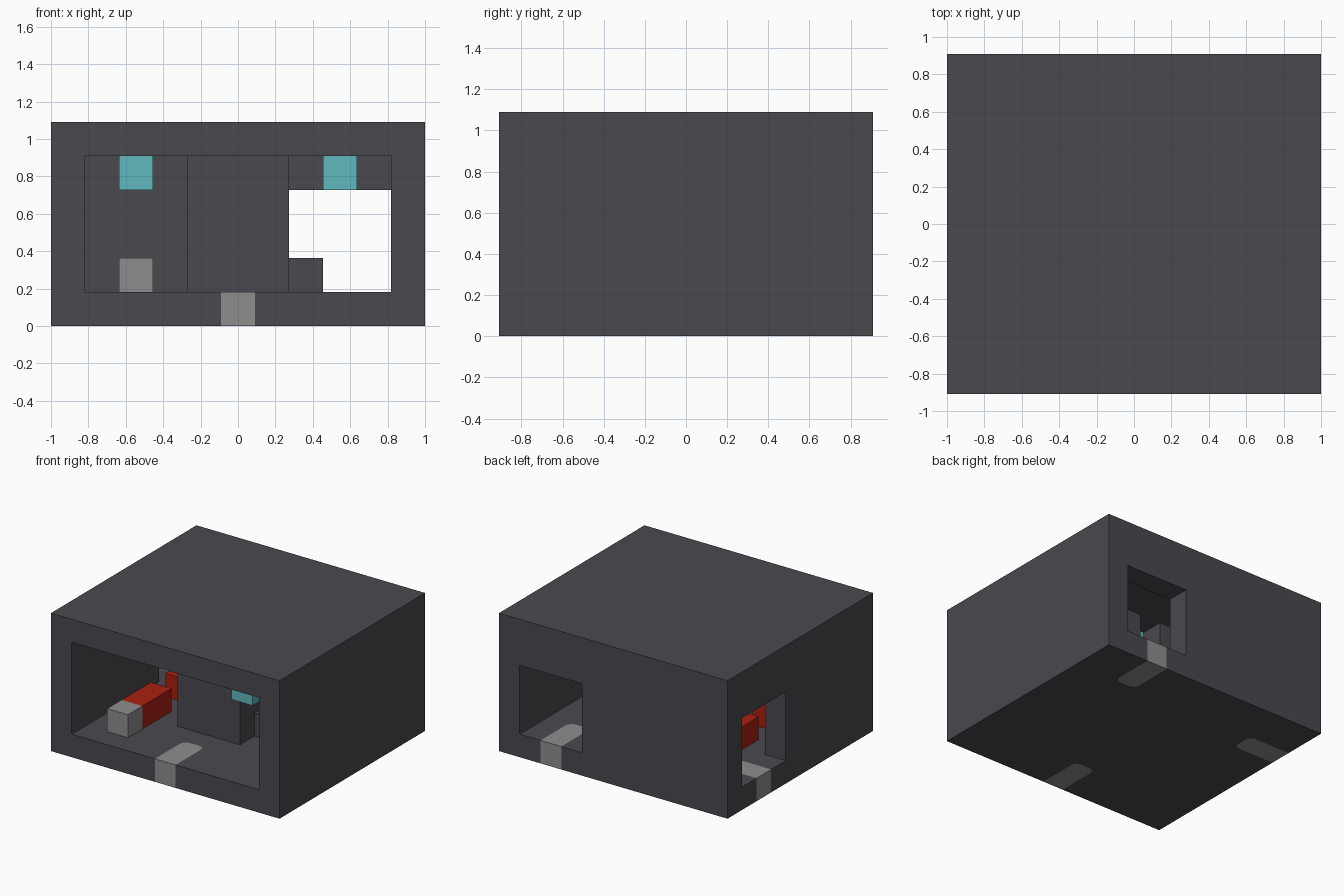
import bpy, bmesh
from mathutils import Vector

U = 2 / 11  # edge of one building block

if "Cube" in bpy.data.objects:
    bpy.data.objects.remove(bpy.data.objects["Cube"], do_unlink=True)


def material(name, rgb):
    m = bpy.data.materials.new(name)
    m.use_nodes = True
    colour = (*rgb, 1)
    m.diffuse_color = colour
    m.node_tree.nodes["Principled BSDF"].inputs["Base Color"].default_value = colour
    return m


DARK = material("charcoal", (0.068, 0.066, 0.076))
GREY = material("mid grey", (0.27, 0.27, 0.27))
TEAL = material("teal", (0.115, 0.48, 0.51))
RED = material("red", (0.4, 0.014, 0.005))


def box(name, x, y, z, mat, round_dir=None):
    """Box from ranges in block units; round_dir softens its upright edges on that side."""
    bm = bmesh.new()
    bmesh.ops.create_cube(bm, size=1)
    for v in bm.verts:
        v.co = [U * (r[0] + r[1] + (r[1] - r[0]) * 2 * c) / 2 for r, c in zip((x, y, z), v.co)]
    if round_dir:
        mid = Vector([U * sum(r) / 2 for r in (x, y, z)])
        d = Vector(round_dir)
        edges = [e for e in bm.edges
                 if abs((e.verts[0].co - e.verts[1].co).z) > U / 2
                 and ((e.verts[0].co + e.verts[1].co) / 2 - mid).dot(d) > 0]
        bmesh.ops.bevel(bm, geom=edges, offset=U / 4, segments=2, profile=0.5, affect="EDGES")
    me = bpy.data.meshes.new(name)
    bm.to_mesh(me)
    bm.free()
    me.materials.append(mat)
    ob = bpy.data.objects.new(name, me)
    bpy.context.collection.objects.link(ob)
    return ob


def cut(target, x, y, z, round_dir=None):
    cutter = box("cutter", x, y, z, DARK, round_dir)
    cutter.hide_render = True
    mod = target.modifiers.new("cut", "BOOLEAN")
    mod.operation, mod.solver, mod.object = "DIFFERENCE", "EXACT", cutter
    bpy.context.view_layer.objects.active = target
    bpy.ops.object.modifier_apply(modifier=mod.name)
    bpy.data.objects.remove(cutter, do_unlink=True)


# Outer shell: open front room, back doorway and side doorway
shell = box("house_shell", (-5.5, 5.5), (-5, 5), (0, 6), DARK)
cut(shell, (-4.5, 4.5), (-6, 4), (1, 5))
cut(shell, (1.5, 4.5), (3.5, 6), (1, 4))
cut(shell, (-6, -4), (1, 4), (1, 4))

# Threshold slabs let into the floor at each entrance
slabs = {
    "front_threshold": ((-0.5, 0.5), (-5, -3), (0, 1, 0)),
    "back_threshold": ((2.5, 3.5), (3, 5), (0, -1, 0)),
    "side_threshold": ((-5.5, -3.5), (2, 3), (1, 0, 0)),
}
for name, (x, y, d) in slabs.items():
    # the cutter reaches past the outer wall
    cx = (x[0] - d[0], x[1])
    cy = (y[0] - max(d[1], 0), y[1] - min(d[1], 0))
    cut(shell, cx, cy, (-0.5, 1.5), d)
    box(name, x, y, (0, 1), GREY, d)

# Central closet with its doorway at the back
closet = box("closet", (-1.5, 1.5), (-2, 1), (1, 5), DARK)
cut(closet, (-0.5, 0.5), (-1, 2), (0, 6))

# Low bench beside the closet
box("bench", (1.5, 2.5), (-1, 1), (1, 2), DARK)

# Two beds: red blanket and grey pillow
for name, blanket, pillow in (("front", (-3, -1), (-4, -3)), ("back", (0, 2), (2, 3))):
    box(name + "_bed_blanket", (-3.5, -2.5), blanket, (1, 2), RED)
    box(name + "_bed_pillow", (-3.5, -2.5), pillow, (1, 2), GREY)

# Ceiling lamps
for name, x, y in (("right", 3, -3.5), ("left", -3, -0.5), ("closet", 0, -0.5)):
    box(name + "_lamp", (x - 0.5, x + 0.5), (y - 0.5, y + 0.5), (4, 5), TEAL)
